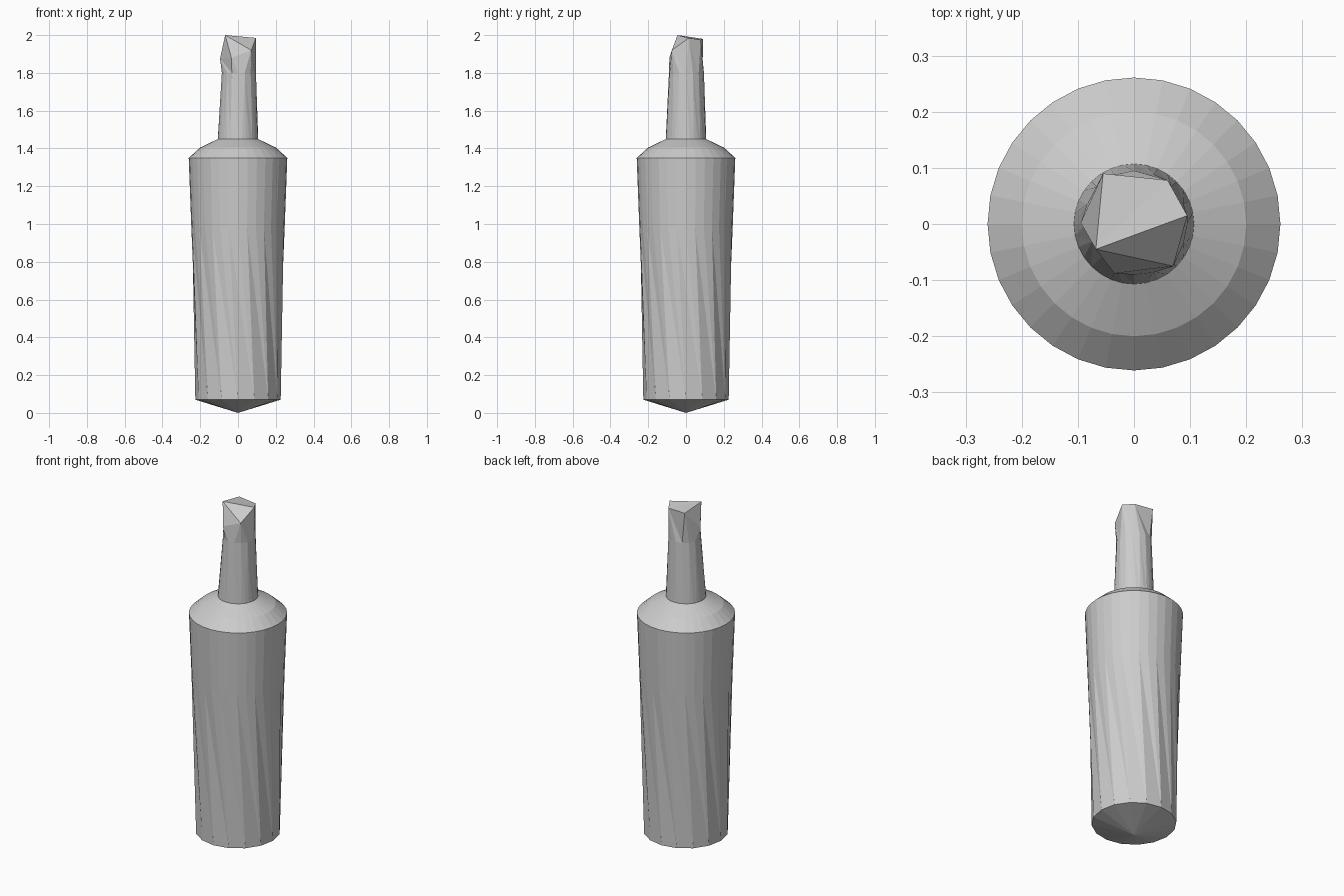
import bpy, bmesh
from math import pi, cos, sin, atan2, exp

if "Cube" in bpy.data.objects:
    bpy.data.objects.remove(bpy.data.objects["Cube"])


def ring(bm, n, r, z, offset=0.0):
    """Ring of vertices; r may be a number or a function of the angle."""
    out = []
    for i in range(n):
        a = offset + 2 * pi * i / n
        q = r(a) if callable(r) else r
        out.append(bm.verts.new((q * cos(a), q * sin(a), z)))
    return out


def bridge(bm, a, b):
    """Quads between two rings of equal count."""
    n = len(a)
    for i in range(n):
        bm.faces.new((a[i], a[(i + 1) % n], b[(i + 1) % n], b[i]))


def fan(bm, r, tip):
    for i in range(len(r)):
        bm.faces.new((r[i], r[(i + 1) % len(r)], tip))


def zip_rings(bm, a, b):
    """Triangles between rings of different count, matched by angle."""
    def ang(v):
        return atan2(v.co.y, v.co.x) % (2 * pi)
    a, b = sorted(a, key=ang), sorted(b, key=ang)
    i = j = 0
    while i < len(a) or j < len(b):
        na = ang(a[i + 1]) if i + 1 < len(a) else ang(a[0]) + 2 * pi
        nb = ang(b[j + 1]) if j + 1 < len(b) else ang(b[0]) + 2 * pi
        p, q = a[i % len(a)], b[j % len(b)]
        if j >= len(b) or (i < len(a) and na <= nb):
            bm.faces.new((p, a[(i + 1) % len(a)], q))
            i += 1
        else:
            bm.faces.new((p, b[(j + 1) % len(b)], q))
            j += 1


def finish(bm, name):
    bmesh.ops.recalc_face_normals(bm, faces=bm.faces)
    me = bpy.data.meshes.new(name)
    bm.to_mesh(me)
    bm.free()
    ob = bpy.data.objects.new(name, me)
    bpy.context.collection.objects.link(ob)
    return ob


# tapered body: smooth upper part, shoulder and pointed base
bm = bmesh.new()
upper = [ring(bm, 32, r, z) for r, z in
         ((0.247, 0.98), (0.261, 1.35), (0.2, 1.405), (0.106, 1.45))]
for lo, hi in zip(upper, upper[1:]):
    bridge(bm, lo, hi)
STEP = 2 * pi / 16
base = ring(bm, 16, 0.226, 0.07, STEP / 2 + 1.5 * STEP)
fan(bm, base, bm.verts.new((0, 0, 0)))

# twisted lower wall: creased flutes, except for a smooth sector facing +x
top = upper[0]
i, j = 2, 1


def step_top():
    global i
    m = 2 * i + 1
    for k in (m, m + 1):
        bm.faces.new((top[k % 32], top[(k + 1) % 32], base[j % 16]))
    i += 1


def step_base():
    global j
    bm.faces.new((top[(2 * i + 1) % 32], base[j % 16], base[(j + 1) % 16]))
    j += 1


step_base()
for _ in range(11):
    step_top()
    step_base()
step_top()
for _ in range(4):
    step_base()
    step_top()
finish(bm, "fluted_body")

# shank with a slight waist under a faceted, broken-off tip
bm = bmesh.new()
foot = ring(bm, 32, 0.107, 1.449)
waist = ring(bm, 16, lambda a: 0.095 - 0.015 * exp(-((a - 3.75) / 0.9) ** 2), 1.8)
rim = [bm.verts.new(p) for p in (
    (0.095, 0.015, 1.985), (0.06, 0.078, 1.975), (-0.055, 0.09, 1.98),
    (-0.095, 0.002, 1.875), (-0.035, -0.088, 1.88), (0.07, -0.075, 1.92))]
zip_rings(bm, foot, waist)
zip_rings(bm, waist, rim)
fan(bm, rim, bm.verts.new((-0.068, -0.045, 2.0)))
finish(bm, "shank")
